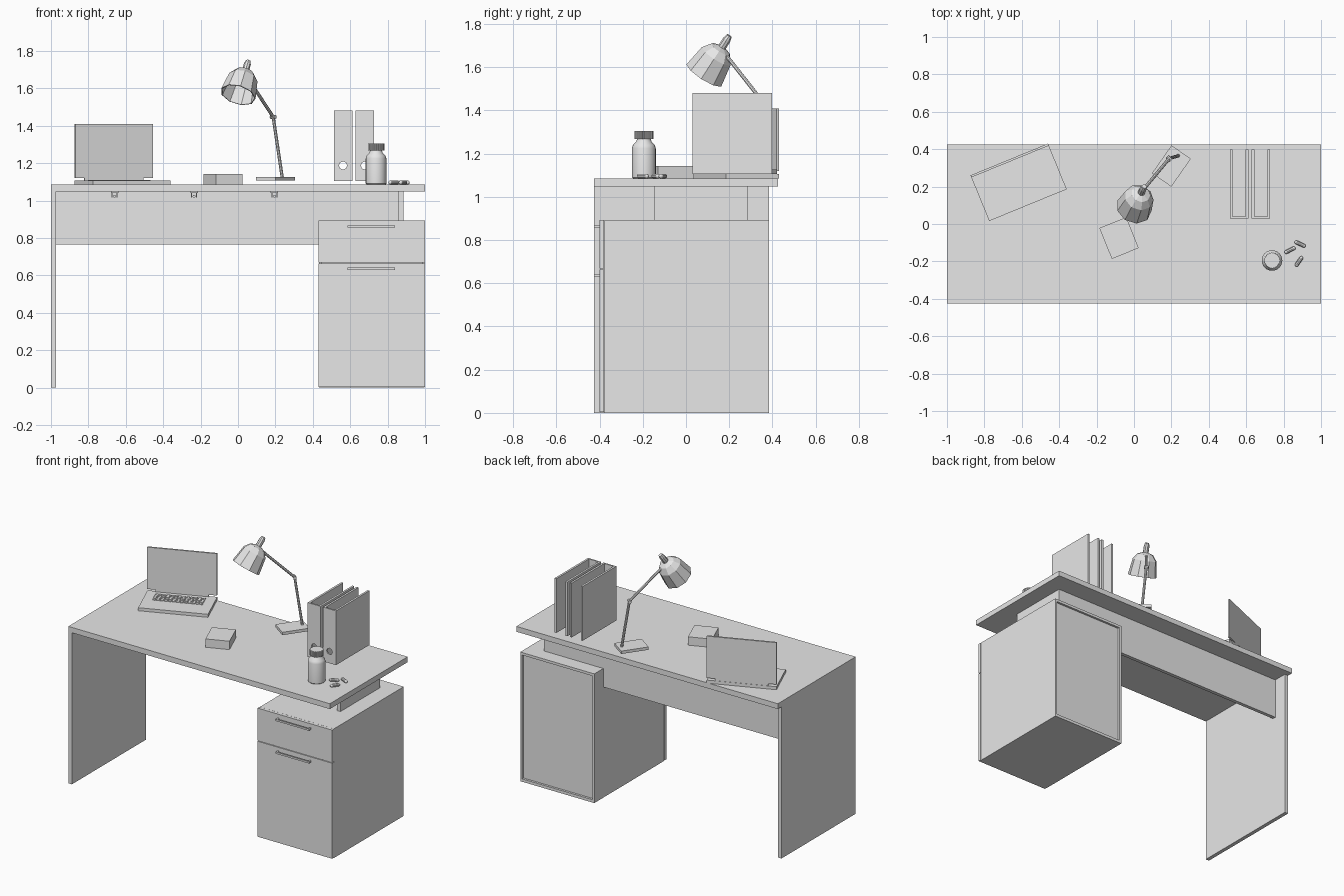
import bpy, bmesh
from math import pi, radians, cos, sin
from mathutils import Vector, Matrix

if "Cube" in bpy.data.objects:
    bpy.data.objects.remove(bpy.data.objects["Cube"], do_unlink=True)

grey = bpy.data.materials.new("plain grey")
grey.use_nodes = True
grey.diffuse_color = (0.8, 0.8, 0.8, 1)
grey.node_tree.nodes["Principled BSDF"].inputs["Base Color"].default_value = (0.8, 0.8, 0.8, 1)


def finish(name, bm, matrix=None, smooth=False):
    bmesh.ops.recalc_face_normals(bm, faces=bm.faces)
    mesh = bpy.data.meshes.new(name)
    bm.to_mesh(mesh)
    bm.free()
    mesh.materials.append(grey)
    ob = bpy.data.objects.new(name, mesh)
    bpy.context.collection.objects.link(ob)
    if matrix:
        ob.matrix_world = matrix
    if smooth:
        bpy.ops.object.select_all(action='DESELECT')
        ob.select_set(True)
        bpy.context.view_layer.objects.active = ob
        bpy.ops.object.shade_smooth_by_angle(angle=radians(35))
    return ob


def add_box(bm, x, y, z):
    size = Vector((x[1] - x[0], y[1] - y[0], z[1] - z[0]))
    mid = Vector((x[0] + x[1], y[0] + y[1], z[0] + z[1])) / 2
    bmesh.ops.create_cube(bm, size=1, matrix=Matrix.Translation(mid) @ Matrix.Diagonal(size).to_4x4())


def box(name, x, y, z, matrix=None):
    bm = bmesh.new()
    add_box(bm, x, y, z)
    return finish(name, bm, matrix)


def add_rod(bm, a, b, r, sides=8):
    a, b = Vector(a), Vector(b)
    rot = (b - a).to_track_quat('Z', 'Y').to_matrix().to_4x4()
    bmesh.ops.create_cone(bm, cap_ends=True, segments=sides, radius1=r, radius2=r,
                          depth=(b - a).length, matrix=Matrix.Translation((a + b) / 2) @ rot)


def lathe(name, profile, sides, matrix, smooth=False):
    # Spin (radius, height) points around local z
    bm = bmesh.new()
    verts = [bm.verts.new((r, 0, h)) for r, h in profile]
    edges = [bm.edges.new(pair) for pair in zip(verts, verts[1:])]
    bmesh.ops.spin(bm, geom=verts + edges, axis=(0, 0, 1), cent=(0, 0, 0),
                   angle=2 * pi, steps=sides, use_duplicate=False)
    bmesh.ops.remove_doubles(bm, verts=bm.verts, dist=1e-5)
    return finish(name, bm, matrix, smooth)


def placed(x, y, z, degrees):
    return Matrix.Translation((x, y, z)) @ Matrix.Rotation(radians(degrees), 4, 'Z')


TOP = 1.085

# Desk
box("desktop", (-1, 1), (-.425, .425), (1.048, TOP))
box("left_leg", (-1, -.973), (-.425, .385), (0, 1.048))
box("modesty_panel", (-.973, .43), (.262, .287), (.765, 1.048))
box("modesty_panel_upper", (.43, .857), (.262, .287), (.893, 1.048))
box("desktop_support", (.857, .885), (-.145, .287), (.893, 1.048))

# Cabinet carcass with a recessed back
bm = bmesh.new()
for x in ((.432, .447), (.983, .998)):
    add_box(bm, x, (-.378, .385), (.02, .875))
for z in ((0, .02), (.875, .893)):
    add_box(bm, (.432, .998), (-.378, .385), z)
add_box(bm, (.447, .983), (.355, .37), (.02, .875))
finish("cabinet", bm)
for name, low, high, grip in (("lower_drawer", .004, .664, .635), ("upper_drawer", .668, .893, .861)):
    box(name + "_front", (.43, 1), (-.4, -.379), (low, high))
    bm = bmesh.new()
    add_box(bm, (.585, .84), (-.425, -.415), (grip - .006, grip + .006))
    for x in (.585, .83):
        add_box(bm, (x, x + .01), (-.415, -.4), (grip - .006, grip + .006))
    finish(name + "_handle", bm)

# Small cable hooks beneath the desktop
for i, x in enumerate((-.66, -.235, .195)):
    bm = bmesh.new()
    add_box(bm, (x - .02, x + .02), (.2, .24), (1.04, 1.048))
    for s in (-.014, .014):
        add_box(bm, (x + s - .003, x + s + .003), (.215, .225), (1.015, 1.04))
    add_rod(bm, (x, .2, 1.022), (x, .24, 1.022), .008)
    finish(f"cable_hook_{i + 1}", bm)

# Laptop
lap = placed(-.617, .223, TOP, 22.3)
box("laptop_base", (-.224, .224), (-.132, .132), (0, .021), lap)
box("laptop_hinge", (-.17, .17), (.122, .13), (.02, .037), lap)
box("laptop_screen", (-.224, .224), (.12, .132), (.036, .325), lap)
bm = bmesh.new()
for row in range(4):
    for col in range(13):
        x, y = -.163 + col * .0252, .072 - row * .025
        add_box(bm, (x, x + .02), (y, y + .02), (.02, .025))
finish("laptop_keys", bm, lap)

# Paper block
box("paper_block", (-.0775, .0775), (-.089, .089), (0, .058), placed(-.08, -.075, TOP, 22))

# Binders: two covers and a spine with a finger hole
for i, x in enumerate((.512, .629)):
    box(f"binder_{i + 1}_left_cover", (x + .085, x + .099), (.03, .397), (1.105, 1.48))
    box(f"binder_{i + 1}_right_cover", (x, x + .014), (.03, .397), (1.105, 1.48))
    spine = box(f"binder_{i + 1}_spine", (x + .014, x + .085), (.03, .04), (1.105, 1.48))
    bm = bmesh.new()
    add_rod(bm, (x + .0495, 0, 1.187), (x + .0495, .08, 1.187), .022)
    cutter = finish(f"binder_{i + 1}_hole_cutter", bm)
    cutter.hide_render = True
    cutter.hide_set(True)
    cut = spine.modifiers.new("finger_hole", 'BOOLEAN')
    cut.operation, cut.solver, cut.object = 'DIFFERENCE', 'EXACT', cutter

# Pill bottle with a ribbed cap
stand = placed(.738, -.195, TOP, 0)
lathe("bottle", [(0, 0), (.05, 0), (.055, .005), (.055, .14), (.051, .155), (.036, .17),
                 (.032, .182), (.032, .2), (0, .2)], 24, stand, True)
bm = bmesh.new()
ribs = 24
ring = []
for k in range(ribs * 4):
    r, a = (.044 if k % 4 < 2 else .04), k * pi / ribs / 2
    ring.append(bm.verts.new((r * cos(a), r * sin(a), .182)))
base = bm.faces.new(ring)
lid = bmesh.ops.extrude_face_region(bm, geom=[base], use_keep_orig=True)
bmesh.ops.translate(bm, vec=(0, 0, .038), verts=[v for v in lid["geom"] if isinstance(v, bmesh.types.BMVert)])
finish("bottle_cap", bm, stand)

# Loose pills
R, H = .011, .021
half = [(R * sin(a * pi / 8), -H - R * cos(a * pi / 8)) for a in range(5)]
capsule = half + [(r, -h) for r, h in reversed(half)]
for i, (x, y, turn) in enumerate(((.834, -.14, 27), (.888, -.107, -25), (.882, -.2, 55))):
    lay = placed(x, y, TOP + R, turn) @ Matrix.Rotation(pi / 2, 4, 'Y')
    lathe(f"pill_{i + 1}", capsule, 10, lay, True)

# Desk lamp
box("lamp_base", (-.063, .063), (-.091, .091), (1.106, 1.126), placed(.2, .31, 0, -35))
foot, elbow, head = (.237, .365, 1.12), (.188, .35, 1.447), (.055, .19, 1.65)
bm = bmesh.new()
add_rod(bm, foot, elbow, .009)
add_rod(bm, elbow, head, .009)
add_rod(bm, Vector(elbow) - Vector((.011, -.011, 0)), Vector(elbow) + Vector((.011, -.011, 0)), .011)
finish("lamp_arm", bm)
axis = Vector((.055, .115, .18))
aim = Matrix.Translation((0, .085, 1.565)) @ axis.to_track_quat('Z', 'Y').to_matrix().to_4x4()
shade = lathe("lamp_shade", [(.097, 0), (.08, .108), (.052, .145), (.018, .158)], 9, aim)
wall = shade.modifiers.new("wall", 'SOLIDIFY')
wall.thickness = .005
lathe("lamp_socket", [(0, .13), (.019, .13), (.019, .2), (.013, .222), (0, .222)], 9, aim)
